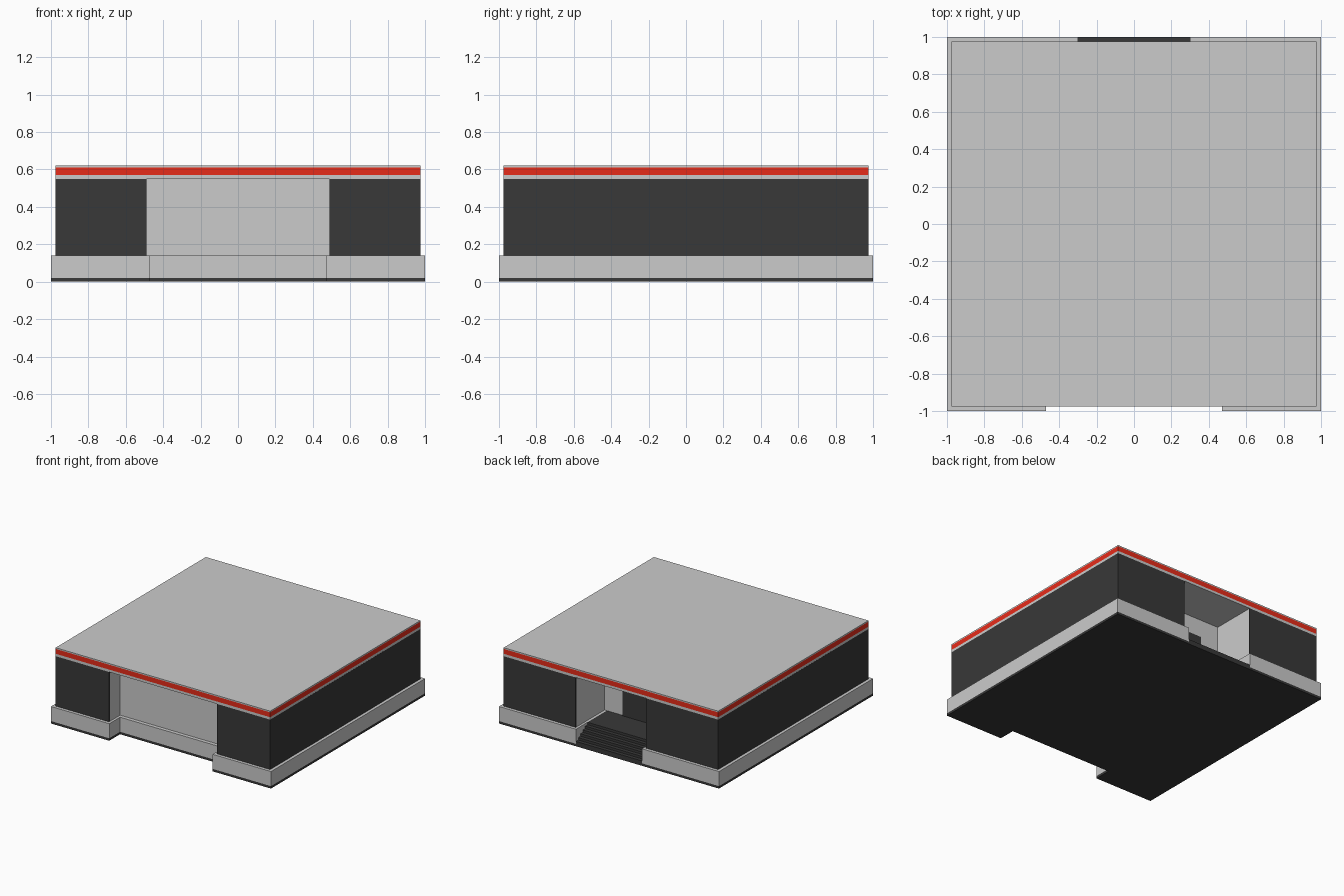
import bpy, bmesh
from mathutils import Vector

if "Cube" in bpy.data.objects:
    bpy.data.objects.remove(bpy.data.objects["Cube"])


def material(name, color):
    m = bpy.data.materials.new(name)
    m.diffuse_color = color
    m.use_nodes = True
    m.node_tree.nodes["Principled BSDF"].inputs["Base Color"].default_value = m.diffuse_color
    return m


DARK = material("charcoal", (0.04, 0.04, 0.04, 1))
RED = material("red", (0.8, 0.025, 0.01, 1))


def prism(name, points, direction, mat=None):
    """Extrude a flat outline along a direction into a solid."""
    bm = bmesh.new()
    face = bm.faces.new([bm.verts.new(p) for p in points])
    new = bmesh.ops.extrude_face_region(bm, geom=[face])["geom"]
    verts = [g for g in new if isinstance(g, bmesh.types.BMVert)]
    bmesh.ops.translate(bm, verts=verts, vec=Vector(direction))
    bmesh.ops.recalc_face_normals(bm, faces=bm.faces)
    mesh = bpy.data.meshes.new(name)
    bm.to_mesh(mesh)
    bm.free()
    if mat:
        mesh.materials.append(mat)
    ob = bpy.data.objects.new(name, mesh)
    bpy.context.collection.objects.link(ob)
    return ob


def plan(name, half, z0, z1, mat=None):
    """Extrude a plan given by its right half, mirrored over x = 0."""
    pts = half + [(-x, y) for x, y in reversed(half)]
    return prism(name, [(x, y, z0) for x, y in pts], (0, 0, z1 - z0), mat)


def box(name, x0, x1, y0, y1, z0, z1, mat=None):
    pts = [(x0, y0, z0), (x1, y0, z0), (x1, y1, z0), (x0, y1, z0)]
    return prism(name, pts, (0, 0, z1 - z0), mat)


# Ground plate and plinth, notched at the front and at the rear stairs
front = [(0.47, -0.86), (0.47, -1), (1, -1), (1, 1)]
plan("ground_plate", front, 0, 0.02, DARK)
plan("plinth", front + [(0.3, 1), (0.3, 0.6)], 0.02, 0.14)

# Rear stairs with landing
steps, run, rise = 6, 0.03, 0.02
profile = [(0.6, 0.02), (1.0, 0.02)]
for i in range(steps):
    y, z = 1.0 - i * run, 0.02 + (i + 1) * rise
    profile += [(y, z), (y - run, z)]
profile[-1] = (0.6, 0.14)
prism("rear_stairs", [(-0.3, y, z) for y, z in profile], (0.6, 0, 0), DARK)

# Wall core with shallow front alcove and deep rear entrance
plan("wall_core",
     [(0.49, -0.83), (0.49, -0.965), (0.965, -0.965), (0.965, 0.965),
      (0.32, 0.965), (0.32, 0.6)], 0.14, 0.55)

# Dark cladding panels on both sides of the building
for s, side in ((-1, "left"), (1, "right")):
    def panel(name, x0, x1, y0, y1, z0=0.14):
        box(f"{side}_{name}", *sorted((s * x0, s * x1)), y0, y1, z0, 0.55, DARK)
    panel("front_cladding", 0.49, 0.965, -0.975, -0.965)
    panel("rear_inner_cladding", 0.32, 0.667, 0.965, 0.975)
    panel("rear_outer_cladding", 0.667, 0.965, 0.965, 0.975)
    panel("side_front_cladding", 0.965, 0.975, -0.975, -0.49)
    panel("side_middle_cladding", 0.965, 0.976, -0.49, 0.49)
    panel("side_rear_cladding", 0.965, 0.975, 0.49, 0.975)

# Rear entrance door
box("rear_door", -0.15, 0.15, 0.595, 0.607, 0.14, 0.40, DARK)

# Layered roof: soffit, red fascia band, top slab
for name, z0, z1, mat in (("roof_soffit", 0.55, 0.57, None),
                          ("roof_red_band", 0.57, 0.61, RED),
                          ("roof_top", 0.61, 0.62, None)):
    box(name, -0.975, 0.975, -0.975, 0.975, z0, z1, mat)
